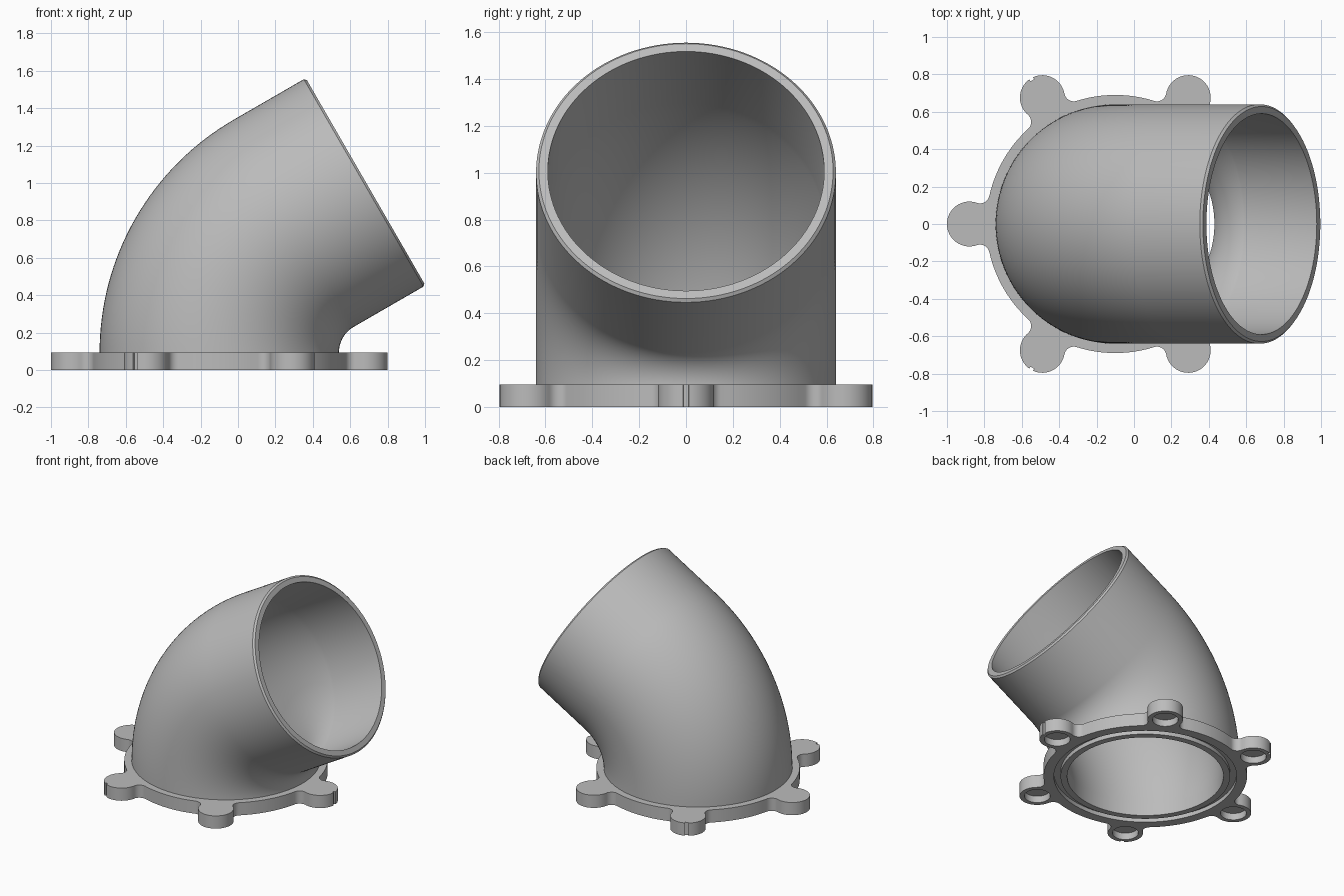
import bpy, bmesh, math
from mathutils import Vector, Matrix

cube = bpy.data.objects.get("Cube")
if cube:
    bpy.data.objects.remove(cube, do_unlink=True)

CX = -0.1                          # axis of the flange
THICK = 0.095                      # flange thickness
FLANGE_R, LUG_R, LUG_DIST, FILLET = 0.69, 0.12, 0.78, 0.05
OUTER, BORE, MOUTH = 0.64, 0.53, 0.59
BEND_R, BEND, STRAIGHT = 0.797, math.radians(60), 0.443
SEG = 128

grey = bpy.data.materials.new("plain grey")
grey.use_nodes = True
colour = (0.5, 0.5, 0.5, 1)
grey.diffuse_color = colour
grey.node_tree.nodes["Principled BSDF"].inputs["Base Color"].default_value = colour


def finish(name, bm, angle=30):
    bmesh.ops.recalc_face_normals(bm, faces=bm.faces)
    mesh = bpy.data.meshes.new(name)
    bm.to_mesh(mesh)
    bm.free()
    mesh.materials.append(grey)
    obj = bpy.data.objects.new(name, mesh)
    bpy.context.collection.objects.link(obj)
    smooth(obj, angle)
    return obj


def activate(obj):
    bpy.ops.object.select_all(action='DESELECT')
    obj.select_set(True)
    bpy.context.view_layer.objects.active = obj


def smooth(obj, angle=30):
    activate(obj)
    bpy.ops.object.shade_smooth_by_angle(angle=math.radians(angle))


def arc(cx, cy, r, a0, a1, n):
    return [Vector((cx + r * math.cos(a0 + (a1 - a0) * i / n),
                    cy + r * math.sin(a0 + (a1 - a0) * i / n), 0)) for i in range(n + 1)]


def prism(bm, points, z0, z1):
    base = bm.faces.new([bm.verts.new((p.x, p.y, z0)) for p in points])
    new = bmesh.ops.extrude_face_region(bm, geom=[base])["geom"]
    bmesh.ops.translate(bm, verts=[v for v in new if isinstance(v, bmesh.types.BMVert)],
                        vec=(0, 0, z1 - z0))


def circle(cx, cy, r, n):
    return arc(cx, cy, r, 0, math.tau, n)[:-1]


def cut(obj, cutter):
    mod = obj.modifiers.new("cut", 'BOOLEAN')
    mod.operation, mod.solver, mod.object = 'DIFFERENCE', 'EXACT', cutter
    activate(obj)
    bpy.ops.object.modifier_apply(modifier=mod.name)
    bpy.data.objects.remove(cutter, do_unlink=True)


# Flange outline: round plate with six filleted lugs, every other one notched
a, b = FLANGE_R + FILLET, LUG_R + FILLET
alpha = math.acos((a * a + LUG_DIST ** 2 - b * b) / (2 * a * LUG_DIST))
fx, fy = a * math.cos(alpha), a * math.sin(alpha)
to_lug = math.atan2(fy, LUG_DIST - fx)
sweep = math.pi - to_lug
outline = []
for k in range(6):
    pts = arc(fx, -fy, FILLET, math.pi - alpha, to_lug, 8)[:-1]
    if k % 2 == 0:
        d = 0.1
        pts += arc(LUG_DIST, 0, LUG_R, -sweep, -d, 16)
        pts += arc(LUG_DIST, 0, LUG_R - 0.012, -d, d, 1)
        pts += arc(LUG_DIST, 0, LUG_R, d, sweep, 16)
    else:
        pts += arc(LUG_DIST, 0, LUG_R, -sweep, sweep, 32)
    pts += arc(fx, fy, FILLET, -to_lug, alpha - math.pi, 8)[1:]
    pts += arc(0, 0, FLANGE_R, alpha, math.pi / 3 - alpha, 12)[1:-1]
    turn = Matrix.Rotation(k * math.pi / 3, 3, 'Z')
    outline += [turn @ p + Vector((CX, 0, 0)) for p in pts]
bm = bmesh.new()
prism(bm, outline, 0, THICK)
flange = finish("flange", bm)

# Bore through the flange
bm = bmesh.new()
prism(bm, circle(CX, 0, BORE, SEG), -0.1, 0.2)
cut(flange, finish("bore_cutter", bm))

# Blind screw holes under the lugs
bm = bmesh.new()
for k in range(6):
    t = k * math.pi / 3
    prism(bm, circle(CX + LUG_DIST * math.cos(t), LUG_DIST * math.sin(t), 0.088, 32), -0.1, 0.05)
cut(flange, finish("hole_cutter", bm))

# Seal groove in the underside
bm = bmesh.new()
rings = [[bm.verts.new((p.x, p.y, z)) for p in circle(CX, 0, r, SEG)]
         for r, z in ((0.575, -0.1), (0.62, -0.1), (0.62, 0.03), (0.575, 0.03))]
for i in range(4):
    for j in range(SEG):
        n = (j + 1) % SEG
        bm.faces.new((rings[i][j], rings[i][n], rings[(i + 1) % 4][n], rings[(i + 1) % 4][j]))
cut(flange, finish("groove_cutter", bm))
smooth(flange)


# Elbow pipe: outer wall up the bend, bevelled rim, inner wall back down
def ring(bm, t, s, r):
    """Circle of radius r at bend angle t, pushed s along the axis."""
    axis = Vector((math.sin(t), 0, math.cos(t)))
    side = Vector((math.cos(t), 0, -math.sin(t)))
    mid = Vector((CX + BEND_R * (1 - math.cos(t)), 0, THICK + BEND_R * math.sin(t))) + axis * s
    return [bm.verts.new(mid + side * p.x + Vector((0, p.y, 0))) for p in circle(0, 0, r, SEG)]


STEPS = 32
stations = [(BEND * i / STEPS, 0, OUTER) for i in range(STEPS + 1)]
stations += [(BEND, STRAIGHT - 0.012, OUTER), (BEND, STRAIGHT, OUTER - 0.012),
             (BEND, STRAIGHT, MOUTH)]
stations += [(BEND * i / STEPS, 0, BORE + (MOUTH - BORE) * i / STEPS)
             for i in range(STEPS, -1, -1)]
bm = bmesh.new()
loops = [ring(bm, *st) for st in stations]
for lo, hi in zip(loops, loops[1:] + loops[:1]):
    for j in range(SEG):
        n = (j + 1) % SEG
        bm.faces.new((lo[j], lo[n], hi[n], hi[j]))
finish("elbow_pipe", bm)
